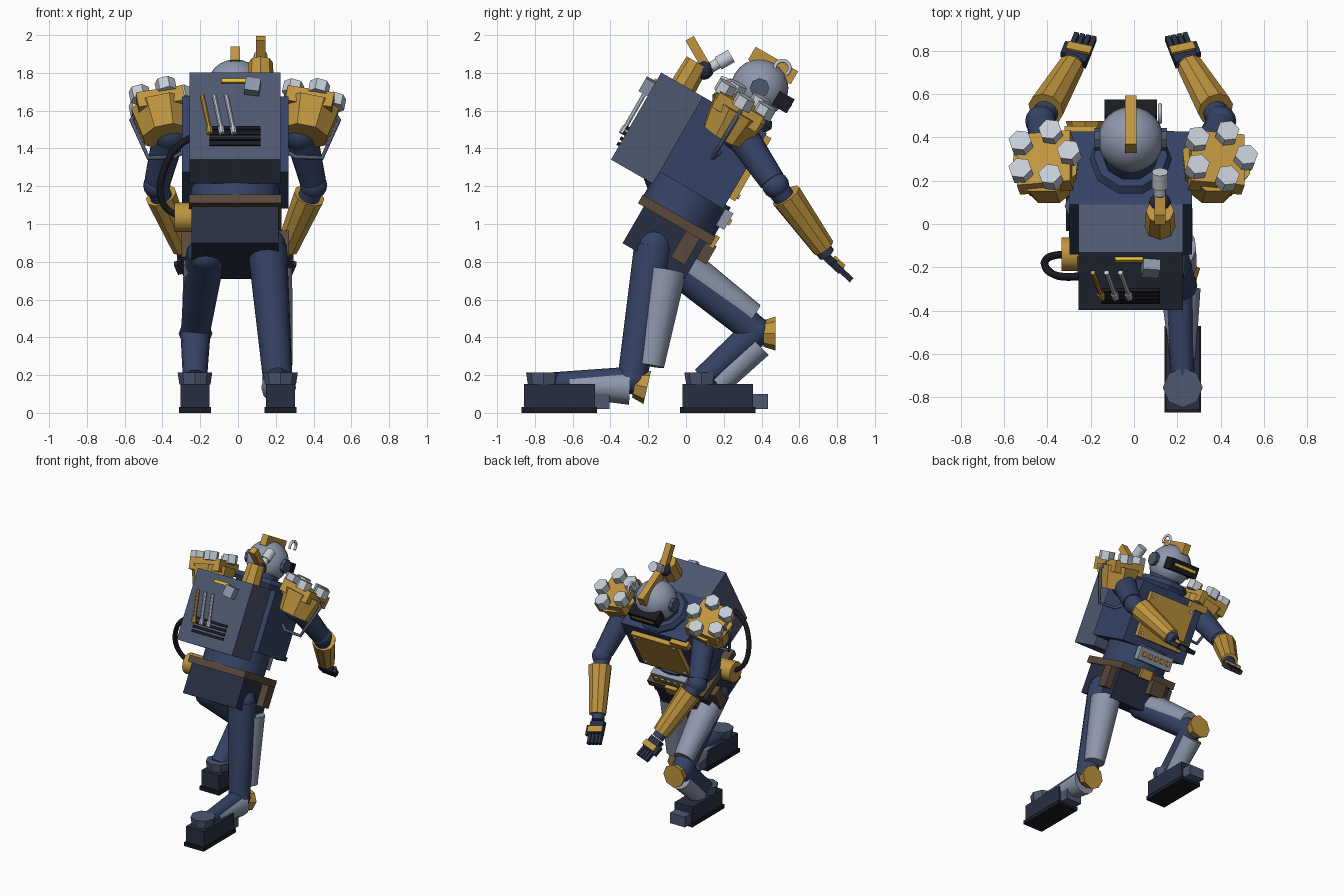
import bpy, math
from mathutils import Vector, Matrix

if "Cube" in bpy.data.objects:
    bpy.data.objects.remove(bpy.data.objects["Cube"])

CX = -0.015
LEAN = Matrix.Rotation(math.radians(-30), 4, 'X')
COL = dict(navy=(.035, .055, .13), gold=(.52, .3, .05), steel=(.27, .31, .41), slate=(.075, .095, .16),
           dark=(.022, .028, .055), light=(.55, .6, .66), brown=(.1, .065, .042), black=(.01, .01, .015),
           yellow=(.8, .55, .03))
MATS = {}
for k, c in COL.items():
    MATS[k] = bpy.data.materials.new(k)
    MATS[k].diffuse_color = (*c, 1)


def P(x, a, b):
    """Torso coordinates: x sideways, a forward, b up, in the leaning frame."""
    return LEAN @ Vector((0, a, b)) + Vector((CX + x, 0, 0))


def finish(name, mat, smooth=False):
    o = bpy.context.object
    o.name = name
    o.data.materials.append(MATS[mat])
    if smooth:
        bpy.ops.object.shade_smooth_by_angle(angle=math.radians(35))
    return o


def box(name, loc, size, mat, rot=LEAN):
    bpy.ops.mesh.primitive_cube_add(size=1)
    o = finish(name, mat)
    o.matrix_world = Matrix.Translation(loc) @ rot @ Matrix.Diagonal((*size, 1))
    return o


def tube(name, p, q, r1, r2, mat, n=16):
    p, q = Vector(p), Vector(q)
    bpy.ops.mesh.primitive_cone_add(vertices=n, radius1=r1, radius2=r2, depth=(q - p).length)
    o = finish(name, mat, n >= 12)
    o.matrix_world = Matrix.Translation((p + q) / 2) @ (q - p).to_track_quat('Z', 'Y').to_matrix().to_4x4()
    return o


def ball(name, c, r, mat, seg=16):
    bpy.ops.mesh.primitive_uv_sphere_add(segments=seg, ring_count=seg // 2, radius=r, location=c)
    return finish(name, mat, True)


def pipe(name, pts, r, mat, kind='POLY'):
    cu = bpy.data.curves.new(name, 'CURVE')
    cu.dimensions = '3D'
    cu.bevel_depth, cu.bevel_resolution, cu.use_fill_caps = r, 2, True
    sp = cu.splines.new(kind)
    sp.points.add(len(pts) - 1)
    for w, pt in zip(sp.points, pts):
        w.co = (*pt, 1)
    if kind == 'NURBS':
        sp.use_endpoint_u, sp.order_u = True, 3
    o = bpy.data.objects.new(name, cu)
    bpy.context.collection.objects.link(o)
    cu.materials.append(MATS[mat])


# torso
box('pelvis', P(0, -.55, .725), (.46, .38, .23), 'dark')
box('belt', P(0, -.553, .86), (.49, .445, .052), 'brown')
waist = tube('waist', P(0, -.555, .88), P(0, -.555, 1.06), .235, .235, 'navy', 24)
waist.scale.y = .92
box('chest', P(0, -.565, 1.265), (.565, .39, .46), 'navy')
box('chest_plate', P(0, -.36, 1.27), (.40, .05, .34), 'gold')
box('chest_strap', P(-.23, -.36, 1.46), (.15, .05, .05), 'gold')
for sx in (-1, 1):
    for b in (1.13, 1.41):
        tube('plate_rivet', P(sx * .17, -.34, b), P(sx * .17, -.325, b), .013, .013, 'light', 8)
    box('belt_pouch', P(sx * .235, -.44, .755), (.1, .085, .16), 'brown')
box('front_pouch', P(-.1, -.33, .79), (.12, .06, .11), 'brown')
box('buckle', P(.03, -.325, .86), (.1, .03, .07), 'gold')
box('control_panel', P(0, -.335, .99), (.3, .05, .1), 'steel')
for i in range(5):
    box('panel_button', P(-.11 + i * .055, -.307, .99), (.03, .02, .035), 'gold')
bpy.ops.mesh.primitive_torus_add(major_segments=10, minor_segments=6, major_radius=.15, minor_radius=.04)
finish('collar', 'navy').matrix_world = Matrix.Translation(P(0, -.54, 1.53)) @ LEAN
tube('neck', P(0, -.54, 1.46), P(0, -.53, 1.62), .12, .12, 'navy')

# head
H = Vector((CX, .39, 1.72))
ball('helmet', H, .152, 'steel', 24)
box('helmet_crest', P(0, -.52, 1.823), (.052, .26, .08), 'gold')
tube('ear_disc', H + Vector((-.168, 0, 0)), H + Vector((.168, 0, 0)), .052, .052, 'slate', 8)
box('visor', (CX, .515, 1.645), (.24, .09, .085), 'black')
box('visor_slit', (CX, .551, 1.628), (.19, .015, .018), 'yellow')
pipe('helmet_hook', [(.12, .51 + .04 * math.cos(t), 1.825 + .04 * math.sin(t))
                     for t in [math.radians(-60 + 24 * i) for i in range(11)]], .01, 'light')

# backpack and the kit on its rear face
box('backpack', P(0, -.887, 1.229), (.482, .255, .532), 'slate')
for i, (m, x) in enumerate((('gold', -.175), ('light', -.112), ('light', -.048))):
    tube('pack_rod', P(x, -1.035, 1.345), P(x + .04, -1.035, 1.13), .012, .012, m, 8)
    tube('rod_knob', P(x + .036, -1.035, 1.15), P(x + .042, -1.035, 1.11), .017, .017, m, 8)
for i in range(4):
    box('vent_slat', P(0, -1.018, 1.055 + i * .032), (.27, .022, .02), 'black')
box('pack_label_bar', P(-.008, -1.02, 1.44), (.13, .02, .022), 'yellow')
box('pack_latch', P(.092, -1.04, 1.395), (.08, .06, .08), 'light', LEAN @ Matrix.Rotation(.15, 4, 'Y')).data.materials[0] = MATS['steel']

# lever valve on top of the pack
tube('valve_base', (.12, -.03, 1.7), (.12, .06, 1.855), .072, .065, 'gold', 8)
ball('valve_joint', (.12, .095, 1.815), .052, 'dark', 12)
box('valve_lever', (.12, .073, 1.89), (.05, .05, .215), 'gold', Matrix.Rotation(math.radians(30), 4, 'X'))
tube('valve_nozzle', (.12, .1, 1.81), (.12, .2, 1.868), .028, .028, 'light', 12)
tube('nozzle_tip', (.12, .17, 1.85), (.12, .24, 1.89), .037, .037, 'light', 12)

# side canister and hose
tube('side_canister', (-.335, -.14, 1.035), (-.2, -.14, 1.035), .078, .078, 'gold', 12)
pipe('hose', [(-.24, -.24, 1.46), (-.33, -.25, 1.42), (-.40, -.22, 1.28), (-.42, -.17, 1.15), (-.37, -.14, 1.06),
              (-.30, -.14, 1.04)], .018, 'black', 'NURBS')

# shoulders and arms
for s, side in ((-1, 'left'), (1, 'right')):
    def M(x, y, z):
        return Vector((CX + s * x, y, z))
    tilt = LEAN @ Matrix.Rotation(math.radians(10 * s), 4, 'Y')
    up = tilt.to_3x3() @ Vector((0, 0, 1))
    c = M(.395, .285, 1.61)
    box(side + '_shoulder_plate', c, (.25, .27, .09), 'gold', tilt)
    tube(side + '_shoulder_pad', c - up * .17, c, .13, .165, 'gold', 8)
    for i in range(5):
        t = math.radians(72 * i)
        p = c + tilt.to_3x3() @ Vector((.125 * math.cos(t), .125 * math.sin(t), 0))
        tube(side + '_shoulder_bolt', p + up * .03, p + up * .095, .055, .055, 'light', 6)
    pipe(side + '_shoulder_handle', [M(.5, .3, 1.62), M(.55, .26, 1.55), M(.46, .14, 1.35), M(.32, .15, 1.355),
                                     M(.26, .19, 1.39)], .012, 'slate')
    # arm
    ball(side + '_shoulder_joint', M(.345, .28, 1.48), .095, 'navy')
    tube(side + '_upper_arm', M(.345, .28, 1.49), M(.41, .455, 1.23), .088, .07, 'navy')
    ball(side + '_elbow', M(.415, .475, 1.205), .072, 'navy')
    tube(side + '_forearm', M(.415, .475, 1.2), M(.26, .745, .84), .06, .045, 'navy')
    tube(side + '_forearm_guard', M(.392, .53, 1.15), M(.275, .728, .875), .085, .062, 'gold', 10)
    d = (M(.26, .745, .84) - M(.415, .475, 1.2)).normalized()
    d = (d + Vector((0, .25, 0))).normalized()
    R = d.to_track_quat('Z', 'Y').to_matrix().to_4x4()
    w = M(.255, .75, .82)
    S = Vector((1, 0, 0))
    n = d.cross(S).normalized()
    n = n if n.z > 0 else -n
    S = n.cross(d)
    F = Matrix((S, n, d)).transposed().to_4x4()
    box(side + '_palm', w + d * .04, (.105, .045, .1), 'dark', F)
    box(side + '_knuckle_guard', w + d * .06 + n * .026, (.115, .02, .045), 'gold', F)
    for i in range(4):
        box(side + '_finger', w + d * .12 + S * (-.042 + i * .028), (.023, .03, .09), 'dark', F)
    box(side + '_thumb', w + d * .06 - S * s * .065, (.026, .03, .075), 'dark', F)

# legs: hip, knee, ankle, then armour ends, pad centre and foot centre
LEGS = dict(
    right=dict(hip=(.155, -.17, .88), knee=(.21, -.285, .18), ankle=(.225, -.745, .16), foot=-.67,
               thigh=((.18, -.105, .755), (.215, -.19, .25)), shin=((.215, -.3, .135), (.225, -.62, .145)),
               pad=((.215, -.27, .15), (.215, -.205, .135)), sr=(.092, .06), br=.065),
    left=dict(hip=(-.17, -.12, .84), knee=(-.225, .37, .43), ankle=(-.228, .09, .18), foot=.168,
              thigh=((-.18, -.045, .795), (-.222, .35, .51)), shin=((-.226, .385, .36), (-.228, .17, .15)),
              pad=((-.225, .41, .42), (-.225, .475, .42)), sr=(.075, .062), br=.08))
for side, g in LEGS.items():
    ball(side + '_hip', g['hip'], .1, 'navy')
    tube(side + '_thigh', g['hip'], g['knee'], .105, .078, 'navy')
    tube(side + '_thigh_armour', *g['thigh'], .108, .075, 'steel', 12)
    ball(side + '_knee', g['knee'], .082, 'navy')
    tube(side + '_knee_pad', *g['pad'], .07, .09, 'gold', 8)
    tube(side + '_shin', g['knee'], g['ankle'], g['br'], g['br'] * .8, 'navy')
    tube(side + '_shin_armour', *g['shin'], *g['sr'], 'steel', 12)
    x, y = g['ankle'][0], g['foot']
    I = Matrix.Identity(4)
    box(side + '_boot', (x, y, .09), (.155, .375, .125), 'dark', I)
    box(side + '_sole', (x, y, .015), (.17, .4, .03), 'black', I)
    box(side + '_toe_cap', (x, y + .225, .06), (.13, .08, .08), 'slate', I)
    tube(side + '_ankle_cuff', (x, y - .085, .15), (x, y - .085, .215), .082, .092, 'slate', 8)

for m in bpy.data.materials:
    if m.users and not m.is_grease_pencil:
        m.use_nodes = True
        m.node_tree.nodes["Principled BSDF"].inputs["Base Color"].default_value = m.diffuse_color
